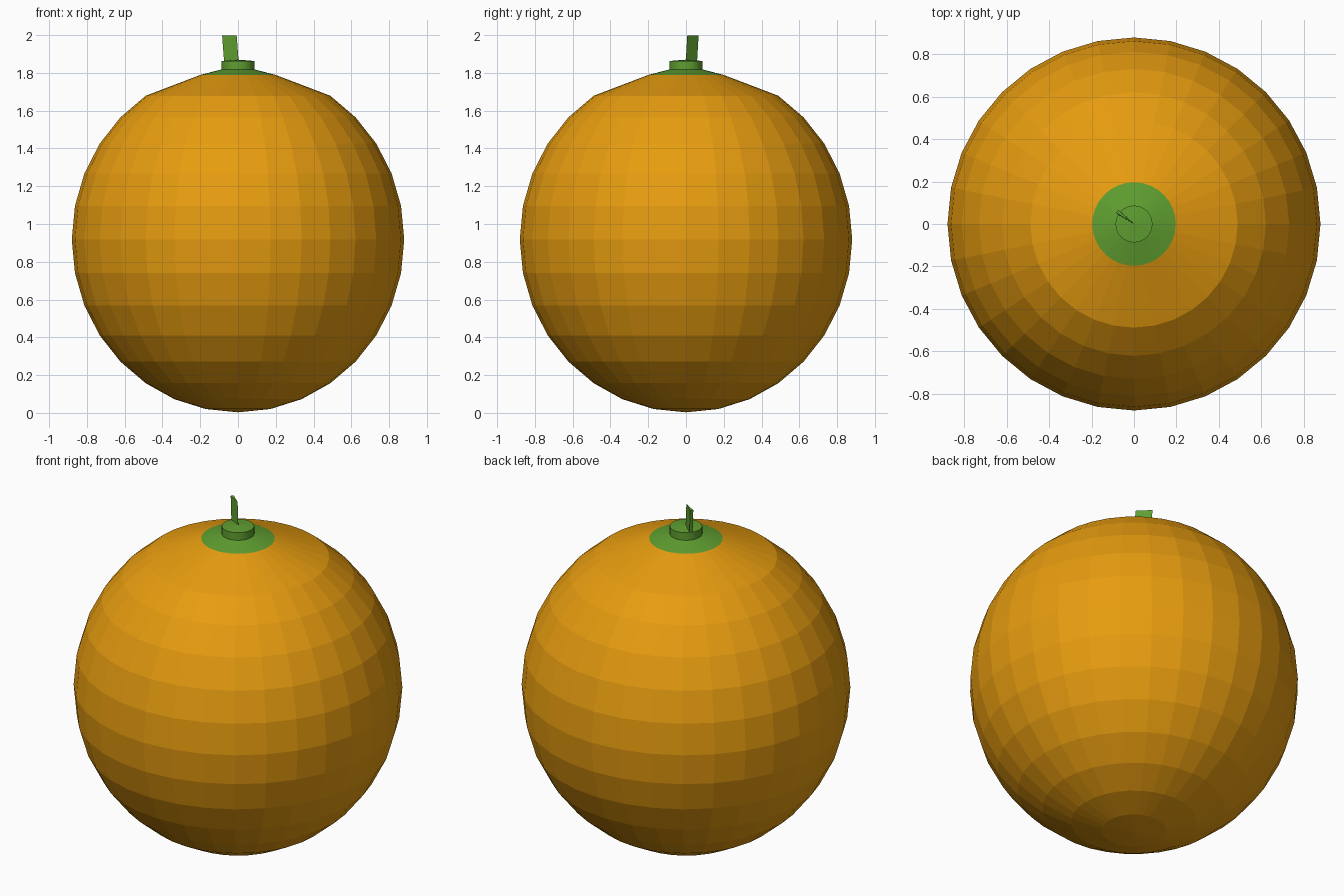
import bpy, bmesh, math

if "Cube" in bpy.data.objects:
    bpy.data.objects.remove(bpy.data.objects["Cube"])

def material(name, rgb):
    m = bpy.data.materials.new(name)
    m.diffuse_color = (*rgb, 1)
    m.use_nodes = True
    m.node_tree.nodes["Principled BSDF"].inputs["Base Color"].default_value = m.diffuse_color
    return m

orange = material("orange peel", (0.80, 0.335, 0.005))
green = material("leaf green", (0.115, 0.345, 0.03))

def make_object(name, bm, mats):
    bmesh.ops.recalc_face_normals(bm, faces=bm.faces)
    me = bpy.data.meshes.new(name)
    bm.to_mesh(me)
    bm.free()
    for m in mats:
        me.materials.append(m)
    ob = bpy.data.objects.new(name, me)
    bpy.context.collection.objects.link(ob)
    return ob

def lathe(profile, sides=32):
    """Revolve (radius, z) points; zero-radius ends become poles."""
    bm = bmesh.new()
    verts = [bm.verts.new((r, 0, z)) for r, z in profile]
    edges = [bm.edges.new(p) for p in zip(verts, verts[1:])]
    bmesh.ops.spin(bm, geom=verts + edges, cent=(0, 0, 0), axis=(0, 0, 1),
                   angle=math.tau, steps=sides, use_merge=True)
    bmesh.ops.remove_doubles(bm, verts=bm.verts, dist=1e-4)
    return bm

# Fruit: slightly tall faceted sphere with a flattened cone top, green crown patch
profile = []
for i in range(14):
    a = math.pi * i / 16
    profile.append((0.88 * math.sin(a), 0.918 - 0.915 * math.cos(a)))
profile[0] = (0, profile[0][1])
profile += [(0.197, 1.79), (0.0, 1.84)]
bm = lathe(profile)
for f in bm.faces:
    f.material_index = int(f.calc_center_median().z > 1.79)
make_object("fruit", bm, [orange, green])

# Stem base: short disc with a slightly raised centre
make_object("stem_base", lathe([(0, 1.80), (0.087, 1.80), (0.087, 1.863), (0, 1.87)]), [green])

# Stem: thin leaning wedge, sharp on its inner edge
bm = bmesh.new()
rings = []
for z, s in ((1.85, 0.0), (1.998, 0.011)):
    rings.append([bm.verts.new((x - s, y + s * 0.8, z)) for x, y in
                  ((0.004, -0.002), (-0.063, 0.058), (-0.073, 0.043))])
bm.faces.new(rings[0])
bm.faces.new(rings[1])
for i in range(3):
    j = (i + 1) % 3
    bm.faces.new((rings[0][i], rings[0][j], rings[1][j], rings[1][i]))
make_object("stem", bm, [green])
